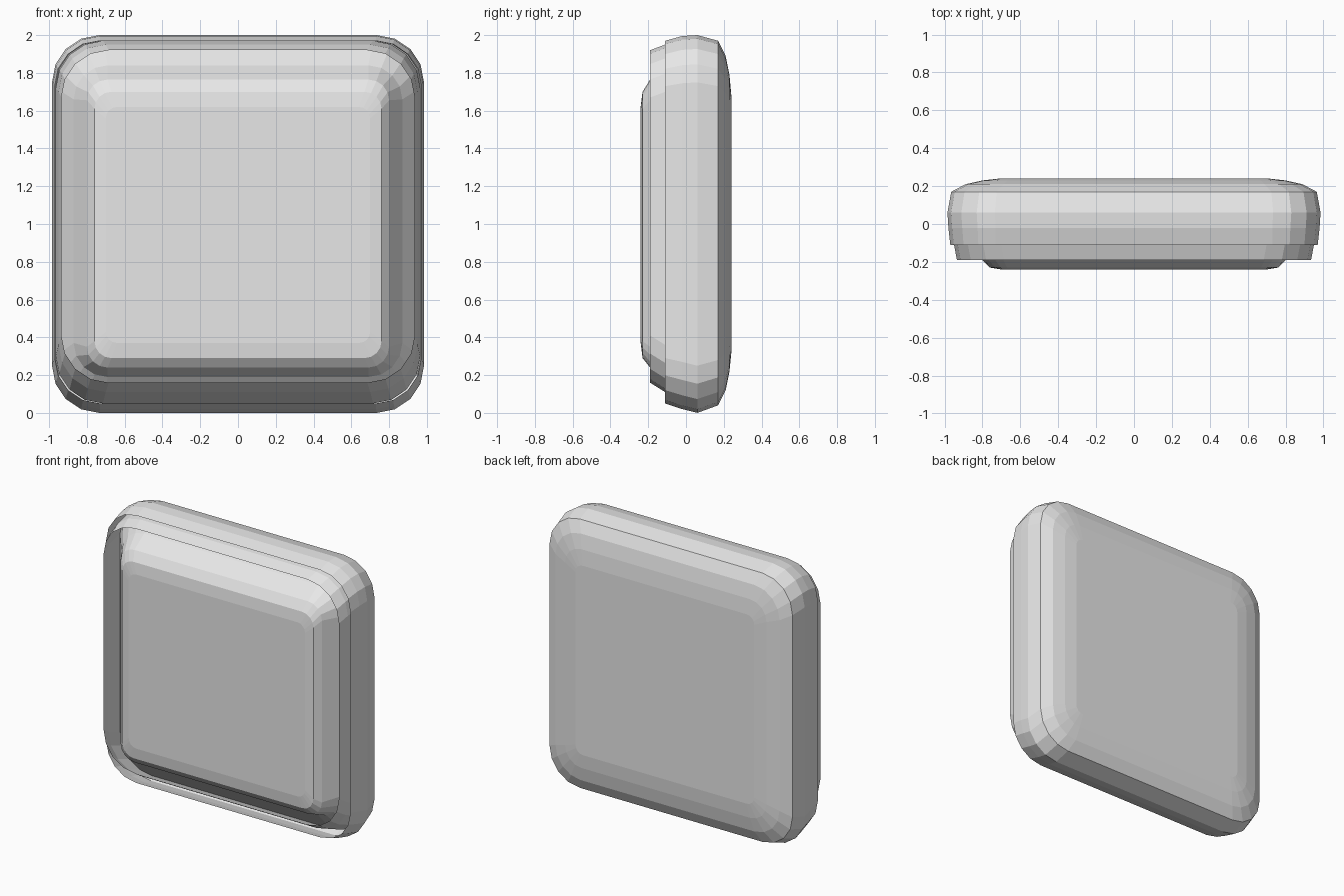
import bpy, bmesh, math

cube = bpy.data.objects.get("Cube")
if cube:
    bpy.data.objects.remove(cube, do_unlink=True)

grey = bpy.data.materials.new("light grey")
grey.use_nodes = True
grey.diffuse_color = (0.8, 0.8, 0.8, 1)
grey.node_tree.nodes["Principled BSDF"].inputs["Base Color"].default_value = (0.8, 0.8, 0.8, 1)


def rounded_loop(bm, y, half, low, high, radius, steps=4):
    """Ring of vertices on a rounded rectangle facing the front."""
    loop = []
    corners = ((half, high), (-half, high), (-half, low), (half, low))
    for quarter, (x, z) in enumerate(corners):
        cx = x - math.copysign(radius, x)
        cz = z - radius if z == high else z + radius
        for i in range(steps + 1):
            a = math.pi / 2 * (quarter + i / steps)
            loop.append(bm.verts.new((cx + radius * math.cos(a), y, cz + radius * math.sin(a))))
    return loop


def loft(name, sections, cap=None):
    """Skin a run of rounded sections from front to back, capping one end."""
    bm = bmesh.new()
    loops = [rounded_loop(bm, *s) for s in sections]
    for a, b in zip(loops, loops[1:]):
        for i in range(len(a)):
            j = (i + 1) % len(a)
            bm.faces.new((a[j], a[i], b[i], b[j]))
    if cap == "front":
        bm.faces.new(loops[0])
    elif cap == "back":
        bm.faces.new(loops[-1][::-1])
    for f in bm.faces:
        f.normal_update()
        # sections run front to back, so outward means away from the middle
        c = f.calc_center_median()
        if f.normal.x * c.x + f.normal.y * c.y + f.normal.z * (c.z - 1) < 0:
            f.normal_flip()
    mesh = bpy.data.meshes.new(name)
    bm.to_mesh(mesh)
    bm.free()
    mesh.materials.append(grey)
    obj = bpy.data.objects.new(name, mesh)
    bpy.context.collection.objects.link(obj)
    return obj


# sections: depth, half width, bottom, top, corner radius
loft("outer_shell", [
    (-0.11, 0.97, 0.05, 1.97, 0.24),
    (-0.02, 0.98, 0.02, 1.995, 0.25),
    (0.06, 0.985, 0.0, 2.0, 0.25),
    (0.17, 0.965, 0.04, 1.97, 0.24)])

loft("back_cover", [
    (0.17, 0.965, 0.04, 1.97, 0.24),
    (0.21, 0.89, 0.12, 1.89, 0.20),
    (0.23, 0.80, 0.22, 1.79, 0.13),
    (0.24, 0.71, 0.32, 1.68, 0.06)], cap="back")

loft("inner_rim", [
    (-0.19, 0.935, 0.16, 1.92, 0.25),
    (-0.11, 0.95, 0.11, 1.95, 0.25),
    (0.04, 0.965, 0.05, 1.97, 0.25)])

loft("front_panel", [
    (-0.24, 0.70, 0.37, 1.62, 0.06),
    (-0.23, 0.76, 0.29, 1.70, 0.09),
    (-0.19, 0.80, 0.24, 1.765, 0.11),
    (-0.08, 0.87, 0.19, 1.84, 0.18),
    (0.04, 0.965, 0.05, 1.97, 0.25)], cap="front")
